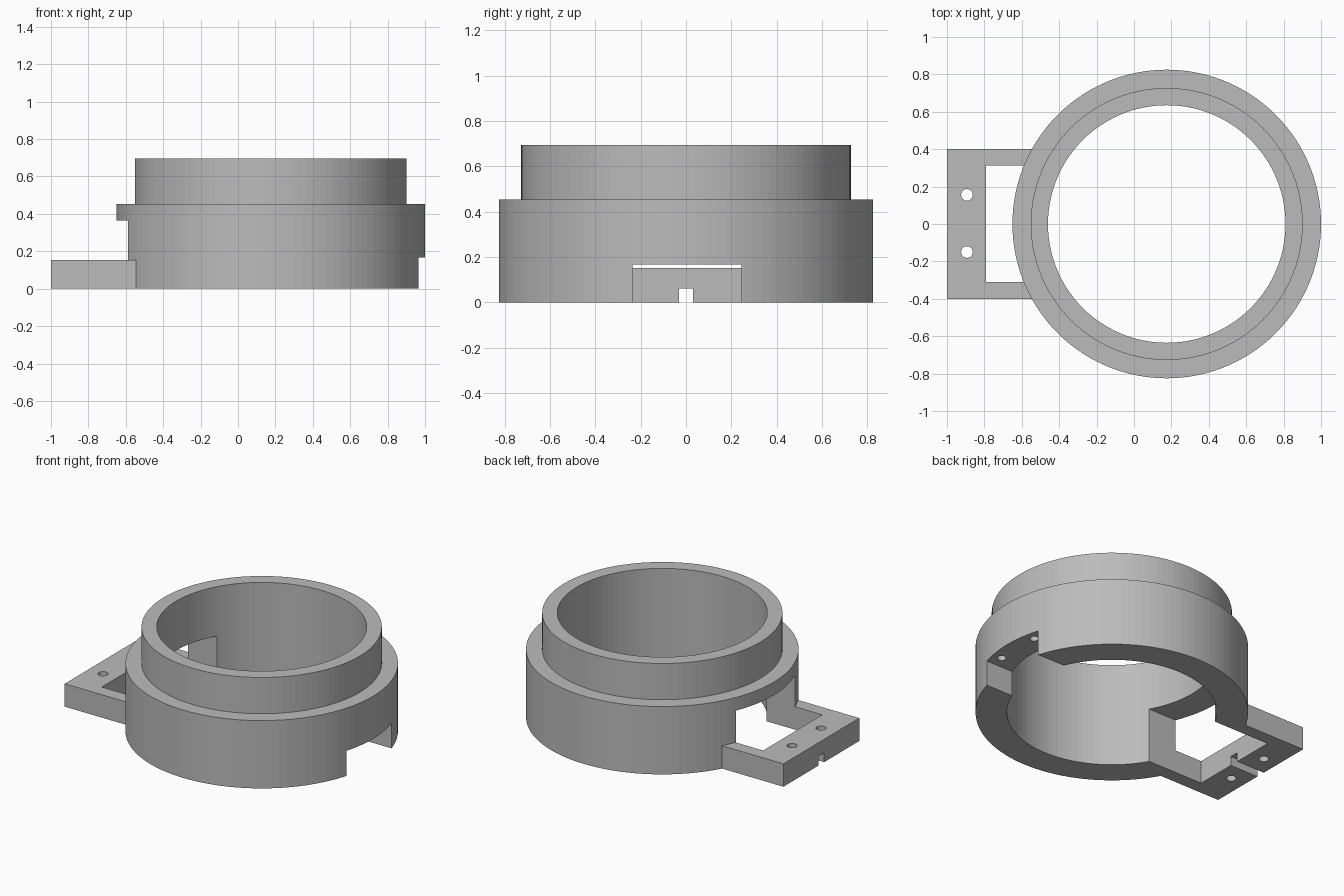
import bpy, bmesh, math
from mathutils import Matrix, Vector

cube = bpy.data.objects.get("Cube")
if cube:
    bpy.data.objects.remove(cube, do_unlink=True)

CENTRE_X = 0.175
SEGMENTS = 120

grey = bpy.data.materials.new("plain grey")
grey.use_nodes = True
colour = (0.5, 0.5, 0.5, 1)
grey.diffuse_color = colour
grey.node_tree.nodes["Principled BSDF"].inputs["Base Color"].default_value = colour


def finish(name, bm):
    bmesh.ops.recalc_face_normals(bm, faces=bm.faces)
    mesh = bpy.data.meshes.new(name)
    bm.to_mesh(mesh)
    bm.free()
    mesh.materials.append(grey)
    obj = bpy.data.objects.new(name, mesh)
    bpy.context.collection.objects.link(obj)
    return obj


def box(name, low, high):
    low, high = Vector(low), Vector(high)
    bm = bmesh.new()
    place = Matrix.Translation((low + high) / 2) @ Matrix.Diagonal((*(high - low), 1))
    bmesh.ops.create_cube(bm, size=1, matrix=place)
    return finish(name, bm)


def rod(name, x, y, z0, z1, radius=0.031):
    bm = bmesh.new()
    bmesh.ops.create_cone(bm, cap_ends=True, segments=32, radius1=radius, radius2=radius,
                          depth=z1 - z0, matrix=Matrix.Translation((x, y, (z0 + z1) / 2)))
    return finish(name, bm)


def lathe(name, profile):
    bm = bmesh.new()
    rings = []
    for i in range(SEGMENTS):
        a = math.tau * i / SEGMENTS
        rings.append([bm.verts.new((CENTRE_X + r * math.cos(a), r * math.sin(a), z))
                      for r, z in profile])
    n = len(profile)
    for i, ring in enumerate(rings):
        following = rings[(i + 1) % SEGMENTS]
        for j in range(n):
            k = (j + 1) % n
            bm.faces.new((ring[j], following[j], following[k], ring[k]))
    return finish(name, bm)


def combine(target, other, operation):
    mod = target.modifiers.new(operation.lower(), 'BOOLEAN')
    mod.operation = operation
    mod.solver = 'EXACT'
    mod.object = other
    bpy.context.view_layer.objects.active = target
    bpy.ops.object.modifier_apply(modifier=mod.name)
    bpy.data.objects.remove(other, do_unlink=True)


# Stepped collar ring
body = lathe("stepped_collar", [(0.635, 0), (0.825, 0), (0.825, 0.453),
                                (0.727, 0.453), (0.727, 0.695), (0.635, 0.695)])

# Mounting bracket joined to the collar
combine(body, box("bracket", (-1, -0.4, 0), (-0.45, 0.4, 0.153)), 'UNION')

# Bracket opening continuing as a window through the collar wall
combine(body, box("window_cutter", (-0.79, -0.31, -0.1), (-0.2, 0.314, 0.365)), 'DIFFERENCE')

# Cable slot under the bracket bar
combine(body, box("slot_cutter", (-1.1, -0.03, -0.1), (-0.7, 0.03, 0.062)), 'DIFFERENCE')

# Notch in the opposite wall
combine(body, box("notch_cutter", (0.6, -0.235, -0.1), (1.1, 0.245, 0.168)), 'DIFFERENCE')

# Screw holes: through the bracket, blind in the notch ceiling
for y in (-0.15, 0.156):
    combine(body, rod("bracket_hole", -0.893, y, -0.1, 0.3), 'DIFFERENCE')
    combine(body, rod("notch_hole", 0.92, y, 0.1, 0.3, 0.027), 'DIFFERENCE')
